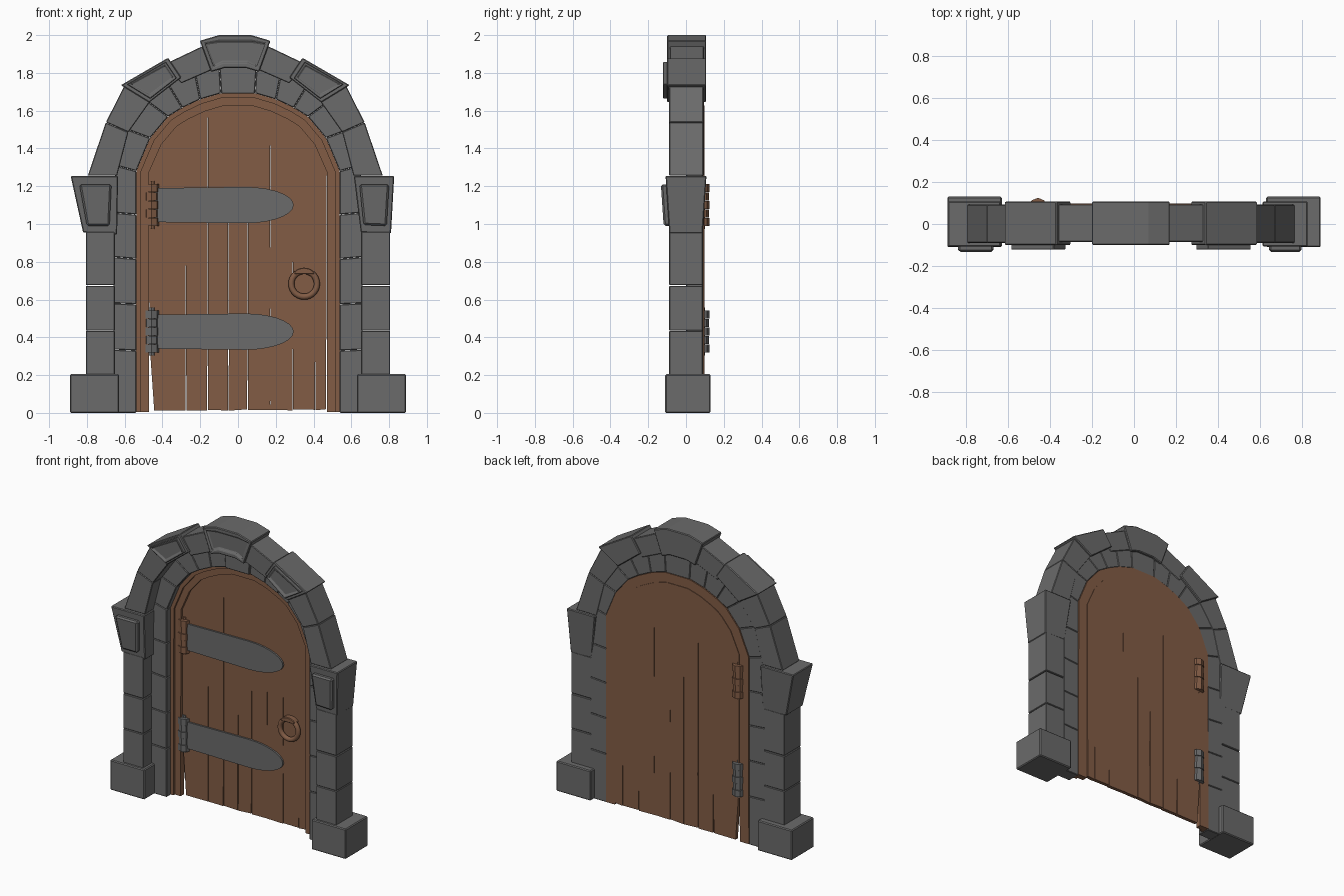
import bpy, bmesh, math, random
from mathutils import Vector

if "Cube" in bpy.data.objects:
    bpy.data.objects.remove(bpy.data.objects["Cube"])

random.seed(4)


def material(name, rgb):
    m = bpy.data.materials.new(name)
    m.diffuse_color = (*rgb, 1)
    m.use_nodes = True
    m.node_tree.nodes["Principled BSDF"].inputs["Base Color"].default_value = m.diffuse_color
    return m


wood = material("wood", (0.225, 0.108, 0.06))
stone = material("stone", (0.145, 0.145, 0.145))


def finish(bm, name, mat=stone, bevel=0.0):
    bmesh.ops.recalc_face_normals(bm, faces=bm.faces)
    me = bpy.data.meshes.new(name)
    bm.to_mesh(me)
    bm.free()
    ob = bpy.data.objects.new(name, me)
    bpy.context.collection.objects.link(ob)
    me.materials.append(mat)
    if bevel:
        m = ob.modifiers.new("bevel", 'BEVEL')
        m.width, m.segments = bevel, 1
        m.limit_method, m.angle_limit = 'ANGLE', math.radians(40)
    return ob


def scaled(poly, s):
    cx = sum(p[0] for p in poly) / len(poly)
    cz = sum(p[1] for p in poly) / len(poly)
    return [(cx + (x - cx) * s, cz + (z - cz) * s) for x, z in poly]


def prism(name, poly, y0, y1, mat=stone, bevel=0.0, recess=None, taper=None):
    """Extrude an x-z outline from y0 to y1; optional sunk front panel and y taper."""
    bm = bmesh.new()
    f = bm.faces.new([bm.verts.new((x, y0, z)) for x, z in poly])
    r = bmesh.ops.extrude_face_region(bm, geom=[f])
    for v in r["geom"]:
        if isinstance(v, bmesh.types.BMVert):
            v.co.y = y1
    bmesh.ops.recalc_face_normals(bm, faces=bm.faces)
    if recess:
        bm.faces.ensure_lookup_table()
        front = min(bm.faces, key=lambda q: q.calc_center_median().y)
        bmesh.ops.inset_region(bm, faces=[front], thickness=recess[0], depth=0)
        bmesh.ops.inset_region(bm, faces=[front], thickness=0.008, depth=-recess[1])
    if taper:  # (z where full depth, shrink per unit z below it)
        for v in bm.verts:
            v.co.y *= 1 - (taper[0] - v.co.z) * taper[1]
    return finish(bm, name, mat, bevel)


def rect(x0, x1, z0, z1):
    return [(x0, z0), (x1, z0), (x1, z1), (x0, z1)]


def mirrored(poly, cx):
    return [(2 * cx - x, z) for x, z in poly]


def pair(name, poly, y0, y1, cx=0.0, **kw):
    prism(name + "_left", poly, y0, y1, **kw)
    prism(name + "_right", mirrored(poly, cx), y0, y1, **kw)


# Base blocks and outer columns
pair("base_block", rect(-0.89, -0.63, 0.0, 0.205), -0.11, 0.13, bevel=0.006)
for i, (a, b) in enumerate([(0.2, 0.434), (0.436, 0.672), (0.676, 0.96)]):
    pair(f"column_stone_{i}", rect(-0.806, -0.652, a, b), -0.09, 0.09, bevel=0.004)

# Capitals with raised panels
cap_l = [(-0.886, 1.255), (-0.635, 1.255), (-0.64, 0.945), (-0.82, 0.955)]
cap_r = [(0.613, 1.255), (0.827, 1.255), (0.81, 0.95), (0.65, 0.955)]
pan_l = [(-0.84, 1.21), (-0.67, 1.21), (-0.68, 0.99), (-0.80, 0.99)]
pan_r = [(0.643, 1.21), (0.80, 1.21), (0.787, 0.99), (0.665, 0.995)]
for side, cap, pan in (("left", cap_l, pan_l), ("right", cap_r, pan_r)):
    prism("capital_" + side, cap, -0.108, 0.108, bevel=0.005, taper=(1.25, 0.6))
    prism("capital_panel_" + side, pan, -0.133, -0.09, bevel=0.010, taper=(1.21, 0.5))

# Outer arch stones
CX = -0.0145
pair("arch_stone_low", scaled([(-0.796, 1.255), (-0.64, 1.255), (-0.58, 1.487), (-0.70, 1.538)], 0.995),
     -0.09, 0.092, CX, bevel=0.004)
pair("arch_stone_mid", scaled([(-0.70, 1.538), (-0.58, 1.485), (-0.463, 1.65), (-0.60, 1.735)], 0.995),
     -0.09, 0.092, CX, bevel=0.004)
block = [(-0.62, 1.735), (-0.47, 1.643), (-0.30, 1.775), (-0.37, 1.88)]
pair("arch_block", block, -0.10, 0.107, CX, bevel=0.005)
pair("arch_block_panel", scaled(block, 0.82), -0.122, -0.09, CX, bevel=0.003, recess=(0.015, 0.01))
pair("arch_stone_high", [(-0.39, 1.845), (-0.30, 1.745), (-0.14, 1.815), (-0.18, 1.945)],
     -0.085, 0.094, CX, bevel=0.004)
key = [(-0.202, 1.97), (-0.10, 2.0), (0.07, 2.0), (0.172, 1.97),
       (0.112, 1.805), (0.045, 1.825), (-0.075, 1.825), (-0.142, 1.805)]
prism("keystone", key, -0.10, 0.107, bevel=0.005, recess=(0.028, 0.014))

# Inner ring of stones, set back behind the outer ring
zs = [(0.0, 0.0), (0.335, 0.33), (0.58, 0.575), (0.825, 0.815), (1.06, 1.05), (1.31, 1.28)]
outer = [(-0.66, a) for a, b in zs[:5]] + [(-0.65, 1.31), (-0.585, 1.50), (-0.48, 1.65),
                                           (-0.37, 1.74), (-0.23, 1.81), (-0.098, 1.835)]
inner = [(-0.538, b) for a, b in zs] + [(-0.465, 1.455), (-0.37, 1.568), (-0.295, 1.615),
                                        (-0.20, 1.66), (-0.09, 1.692)]
for i in range(len(inner) - 1):
    quad = [outer[i], inner[i], inner[i + 1], outer[i + 1]]
    pair(f"inner_stone_{i}", scaled(quad, 0.996), 0.0, 0.09, bevel=0.004)
prism("inner_keystone", [(-0.098, 1.835), (-0.089, 1.69), (0.089, 1.69), (0.098, 1.835)],
      -0.01, 0.09, bevel=0.004)

# Door frame: two stepped arch bands following the inner stones
arch = [(-0.54, 0.005)] + inner[5:]
arch = arch + mirrored(arch[::-1], 0)


def offset(path, d):
    out = []
    for i, (x, z) in enumerate(path):
        a, b = Vector(path[max(i - 1, 0)]), Vector(path[min(i + 1, len(path) - 1)])
        t = (b - a).normalized()
        out.append((x + t.y * d, z - t.x * d))
    return out


step, edge = offset(arch, 0.025), offset(arch, 0.068)
prism("frame_outer", arch + step[::-1], 0.04, 0.094, wood)
prism("frame_inner", step + edge[::-1], 0.055, 0.094, wood)


def arch_z(x):
    for (x0, z0), (x1, z1) in zip(edge[1:-1], edge[2:-1]):
        if x0 <= x <= x1:
            return z0 + (z1 - z0) * (x - x0) / max(x1 - x0, 1e-6)
    return edge[1][1]


# Door planks with worn, slightly crooked edges
cuts = [-0.47, -0.275, -0.16, -0.052, 0.052, 0.17, 0.29, 0.41, 0.47]
for i, (a, b) in enumerate(zip(cuts, cuts[1:])):
    j = lambda m: random.uniform(-0.001, m)
    left = [(a + j(0.005) + (0.026 if i == 0 else 0), 0.012 + j(0.008)),
            (a + j(0.004), 0.38), (a + j(0.002), 0.75), (a + j(0.002), 1.1)]
    right = [(b - j(0.002), 1.1), (b - j(0.002), 0.75), (b - j(0.003), 0.38), (b - j(0.005), 0.012 + j(0.008))]
    top = [a + (b - a) * k / 6 for k in range(7)]
    prism(f"plank_{i}", left + [(x, arch_z(x) + 0.004) for x in top] + right, 0.074, 0.098, wood)


def cylinder(bm, x, y, z0, z1, r, n=8):
    lo, hi = [[bm.verts.new((x + r * math.cos(2 * math.pi * k / n), y + r * math.sin(2 * math.pi * k / n), z))
               for k in range(n)] for z in (z0, z1)]
    bm.faces.new(lo)
    bm.faces.new(hi)
    for k in range(n):
        bm.faces.new((lo[k], lo[(k + 1) % n], hi[(k + 1) % n], hi[k]))


# Hinges: knuckles on a pin, and a long strap with rounded tip
for label, zc, mat in (("lower", 0.43, stone), ("upper", 1.10, wood)):
    bm = bmesh.new()
    cylinder(bm, -0.458, 0.082, zc - 0.127, zc + 0.127, 0.018)
    for k in range(5):
        z = zc + (k - 2) * 0.045
        cylinder(bm, -0.458, 0.082, z - 0.0215, z + 0.0215, 0.043 if k % 2 == 0 else 0.039)
    finish(bm, label + "_hinge", mat)
    tip = [(0.04 + 0.255 * math.sin(t), zc + 0.096 * math.cos(t))
           for t in (math.pi * k / 14 for k in range(15))]
    prism(label + "_strap", [(-0.44, zc - 0.09), (-0.44, zc + 0.09)] + tip, 0.062, 0.08)

# Ring handle and its mount
bpy.ops.mesh.primitive_torus_add(major_radius=0.068, minor_radius=0.016, major_segments=28,
                                 minor_segments=14, location=(0.35, 0.052, 0.683),
                                 rotation=(math.pi / 2, 0, 0))
ring = bpy.context.object
ring.name = "ring_handle"
ring.data.materials.append(wood)
bpy.ops.object.shade_smooth_by_angle()
mount = [(0.35 + 0.055 * math.cos(t), 0.735 + 0.034 * math.sin(t))
         for t in (math.pi * k / 8 for k in range(9))]
prism("ring_mount", mount, 0.034, 0.08, wood, bevel=0.004)
